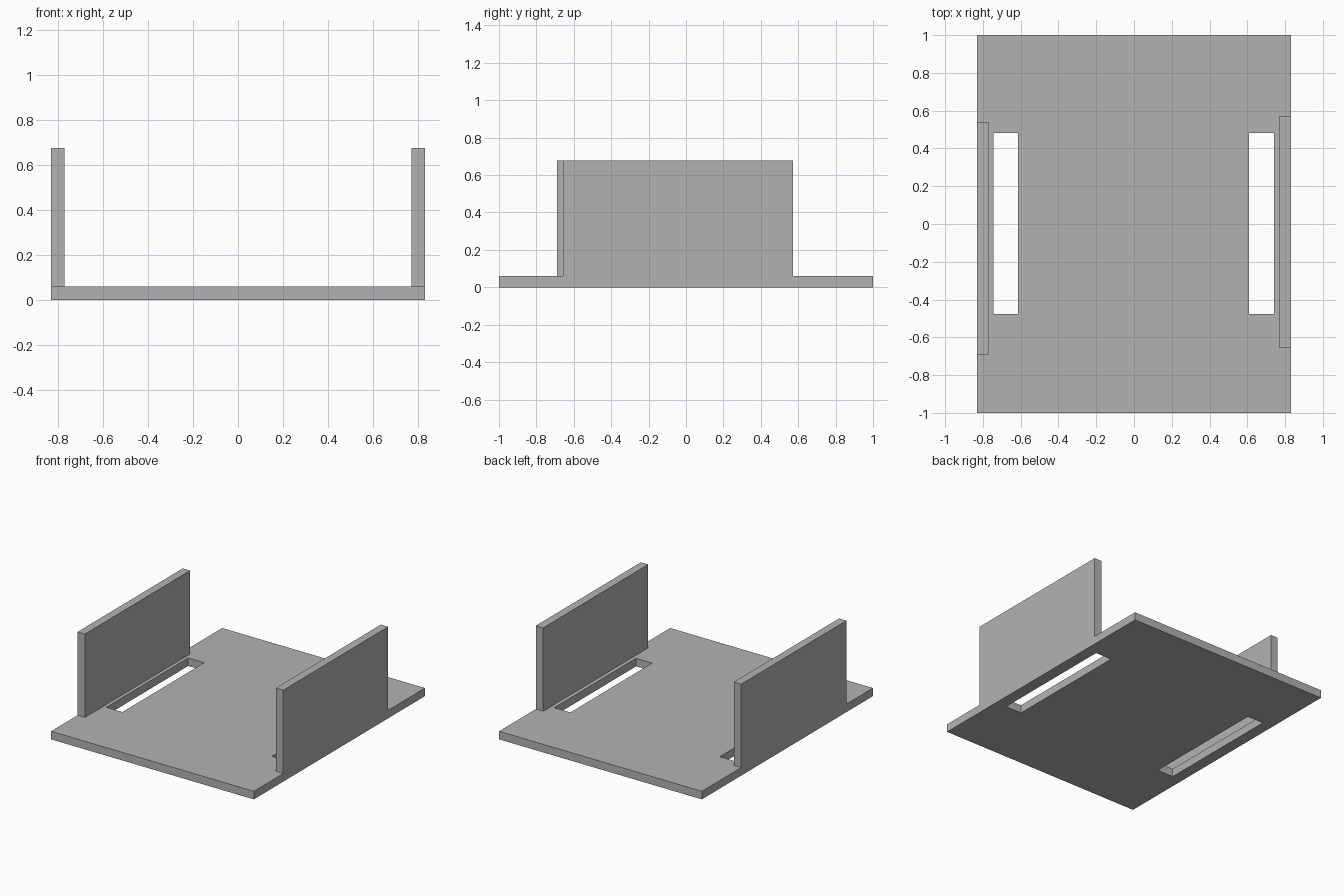
import bpy

default = bpy.data.objects.get("Cube")
if default:
    bpy.data.objects.remove(default, do_unlink=True)

# Single plain grey
grey = bpy.data.materials.new("plain_grey")
colour = (0.45, 0.45, 0.45, 1)
grey.use_nodes = True
grey.diffuse_color = colour
grey.node_tree.nodes["Principled BSDF"].inputs["Base Color"].default_value = colour


def box(name, low, high):
    """Box spanning two opposite corners."""
    size = [h - l for l, h in zip(low, high)]
    centre = [(h + l) / 2 for l, h in zip(low, high)]
    bpy.ops.mesh.primitive_cube_add(size=1, location=centre)
    obj = bpy.context.object
    obj.name = name
    obj.scale = size
    bpy.ops.object.transform_apply(location=False, rotation=False, scale=True)
    obj.data.materials.append(grey)
    return obj


HALF_WIDTH = 0.83
THICK = 0.06
TOP = 0.677

# Flat base plate
base = box("base_plate", (-HALF_WIDTH, -1, 0), (HALF_WIDTH, 1, THICK))

# Long slots cut through the plate beside each wall
for side, inner, outer in (("left", 0.61, 0.742), ("right", -0.745, -0.613)):
    cutter = box(side + "_slot_cutter", (inner, -0.476, -0.1), (outer, 0.481, 0.2))
    cutter.hide_render = True
    cut = base.modifiers.new(side + "_slot", "BOOLEAN")
    cut.operation = "DIFFERENCE"
    cut.solver = "EXACT"
    cut.object = cutter
    bpy.context.view_layer.objects.active = base
    bpy.ops.object.modifier_apply(modifier=cut.name)
    bpy.data.objects.remove(cutter, do_unlink=True)

# Upright side walls, slightly staggered front to back
inner = HALF_WIDTH - THICK
box("left_wall", (inner, -0.657, THICK), (HALF_WIDTH, 0.571, TOP))
box("right_wall", (-HALF_WIDTH, -0.69, THICK), (-inner, 0.54, TOP))
